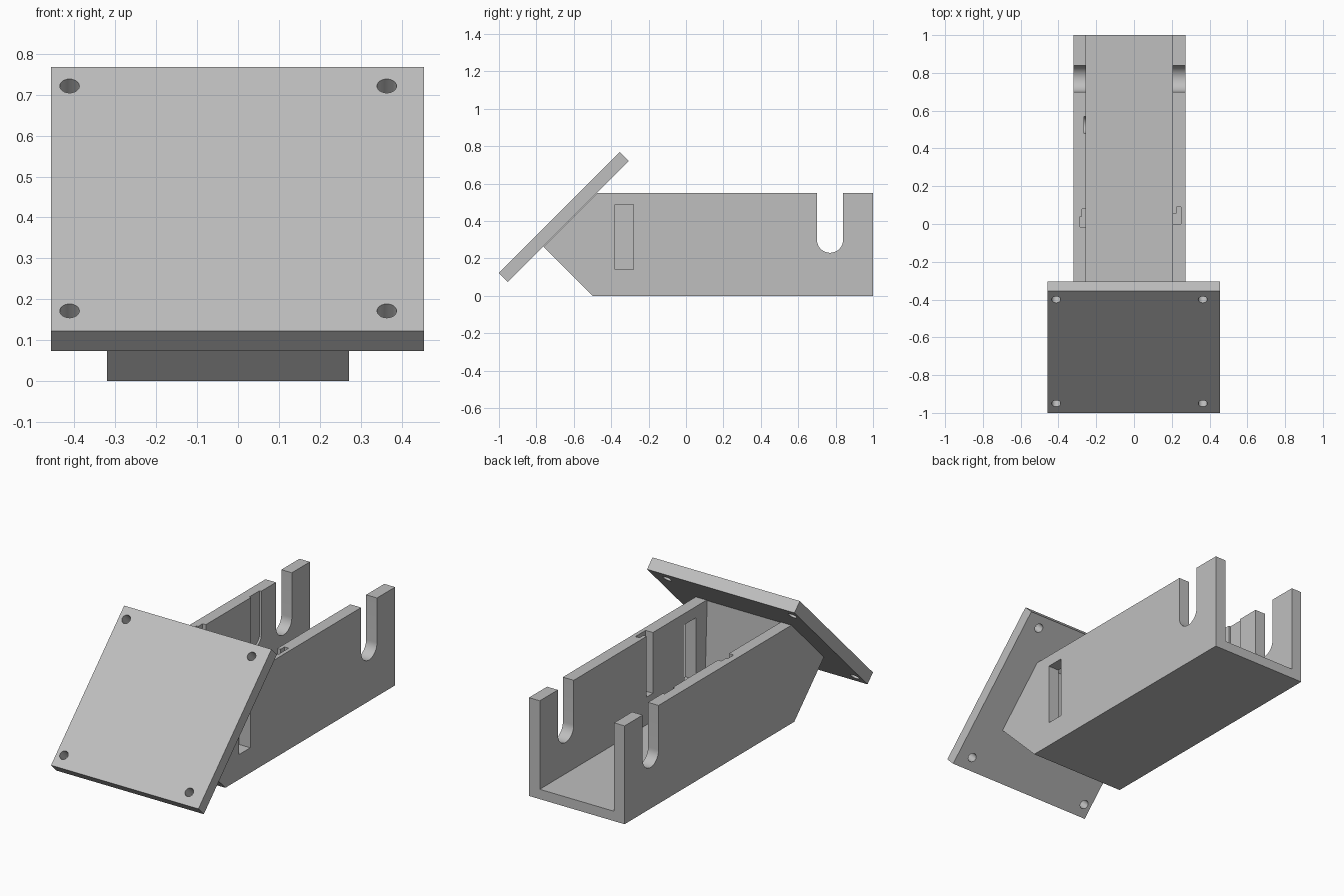
import bpy, bmesh, math
from mathutils import Matrix, Vector

cube = bpy.data.objects.get("Cube")
if cube:
    bpy.data.objects.remove(cube, do_unlink=True)

grey = bpy.data.materials.new("matte grey")
grey.use_nodes = True
colour = (0.52, 0.52, 0.52, 1)
grey.diffuse_color = colour
grey.node_tree.nodes["Principled BSDF"].inputs["Base Color"].default_value = colour


def prism(name, points, axis, low, high):
    """Extrude a 2D outline along x (outline in y, z) or z (outline in x, y)."""
    place = (lambda a, b, t: (t, a, b)) if axis == "x" else (lambda a, b, t: (a, b, t))
    bm = bmesh.new()
    face = bm.faces.new([bm.verts.new(place(a, b, low)) for a, b in points])
    out = bmesh.ops.extrude_face_region(bm, geom=[face])
    verts = [g for g in out["geom"] if isinstance(g, bmesh.types.BMVert)]
    bmesh.ops.translate(bm, verts=verts, vec=Vector(place(0, 0, high - low)))
    bmesh.ops.recalc_face_normals(bm, faces=bm.faces)
    mesh = bpy.data.meshes.new(name)
    bm.to_mesh(mesh)
    bm.free()
    mesh.materials.append(grey)
    obj = bpy.data.objects.new(name, mesh)
    bpy.context.collection.objects.link(obj)
    return obj


def rect(a0, a1, b0, b1):
    return [(a0, b0), (a1, b0), (a1, b1), (a0, b1)]


def arc(a, b, r, start, end, steps):
    angles = [math.radians(start + (end - start) * i / steps) for i in range(steps + 1)]
    return [(a + r * math.cos(t), b + r * math.sin(t)) for t in angles]


def u_shape(a, bottom, r, top):
    return arc(a, bottom + r, r, 180, 360, 24) + [(a + r, top), (a - r, top)]


def cut(obj, cutters):
    """Subtract the cutters one by one, then discard them."""
    for cutter in cutters:
        cutter.hide_render = True
        mod = obj.modifiers.new("cut", "BOOLEAN")
        mod.operation, mod.solver, mod.object = "DIFFERENCE", "EXACT", cutter
    graph = bpy.context.evaluated_depsgraph_get()
    mesh = bpy.data.meshes.new_from_object(obj.evaluated_get(graph))
    obj.modifiers.clear()
    obj.data = mesh
    for cutter in cutters:
        bpy.data.objects.remove(cutter, do_unlink=True)


def smooth(obj):
    bpy.ops.object.select_all(action="DESELECT")
    obj.select_set(True)
    bpy.context.view_layer.objects.active = obj
    bpy.ops.object.shade_smooth_by_angle(angle=math.radians(30))


# Channel body with a chamfered nose
RIGHT, LEFT, TOP = -0.32, 0.272, 0.55
INNER_R, INNER_L, FLOOR = -0.255, 0.205, 0.055
body = prism("channel_body",
             [(-0.5, 0), (1, 0), (1, TOP), (-0.475, TOP), (-0.7625, 0.2625)],
             "x", RIGHT, LEFT)
cavity = prism("cavity_cutter",
               [(-0.46, FLOOR), (1.1, FLOOR), (1.1, 0.7), (-0.48, 0.7), (-0.48, TOP)],
               "x", INNER_R, INNER_L)
# Axle slots through both walls
axle = prism("axle_cutter", u_shape(0.77, 0.23, 0.07, 0.7), "x", -0.5, 0.5)
# Window through the left wall
window = prism("window_cutter", rect(-0.38, -0.28, 0.14, 0.487), "x", 0.1, 0.4)
# Stepped pockets inside the walls
pocket_l = prism("left_pocket_cutter",
                 [(0.15, 0), (0.25, 0), (0.25, 0.09), (0.225, 0.09), (0.225, 0.055), (0.15, 0.055)],
                 "z", 0.21, 0.7)
pocket_r = prism("right_pocket_cutter",
                 [(-0.2, -0.015), (-0.2, 0.08), (-0.275, 0.08), (-0.275, 0.04),
                  (-0.285, 0.04), (-0.285, -0.015)], "z", 0.21, 0.7)
# Shallow round-ended groove inside the right wall
groove = prism("groove_cutter", u_shape(0.525, 0.26, 0.045, 0.7), "x", -0.266, -0.2)
cut(body, [cavity, axle, window, pocket_l, pocket_r, groove])
smooth(body)

# Tilted mounting plate with four screw holes
THICK, LENGTH = 0.068, 0.914
plate = prism("mounting_plate", rect(-0.457, 0.455, 0, LENGTH), "z", -THICK, 0)
cut(plate, [prism("hole_cutter", arc(x, y, 0.024, 0, 345, 23), "z", -0.2, 0.1)
            for x in (-0.412, 0.364) for y in (0.07, 0.848)])
plate.data.transform(Matrix.Translation((0, -1, 0.122)) @ Matrix.Rotation(math.radians(45), 4, "X"))
smooth(plate)
